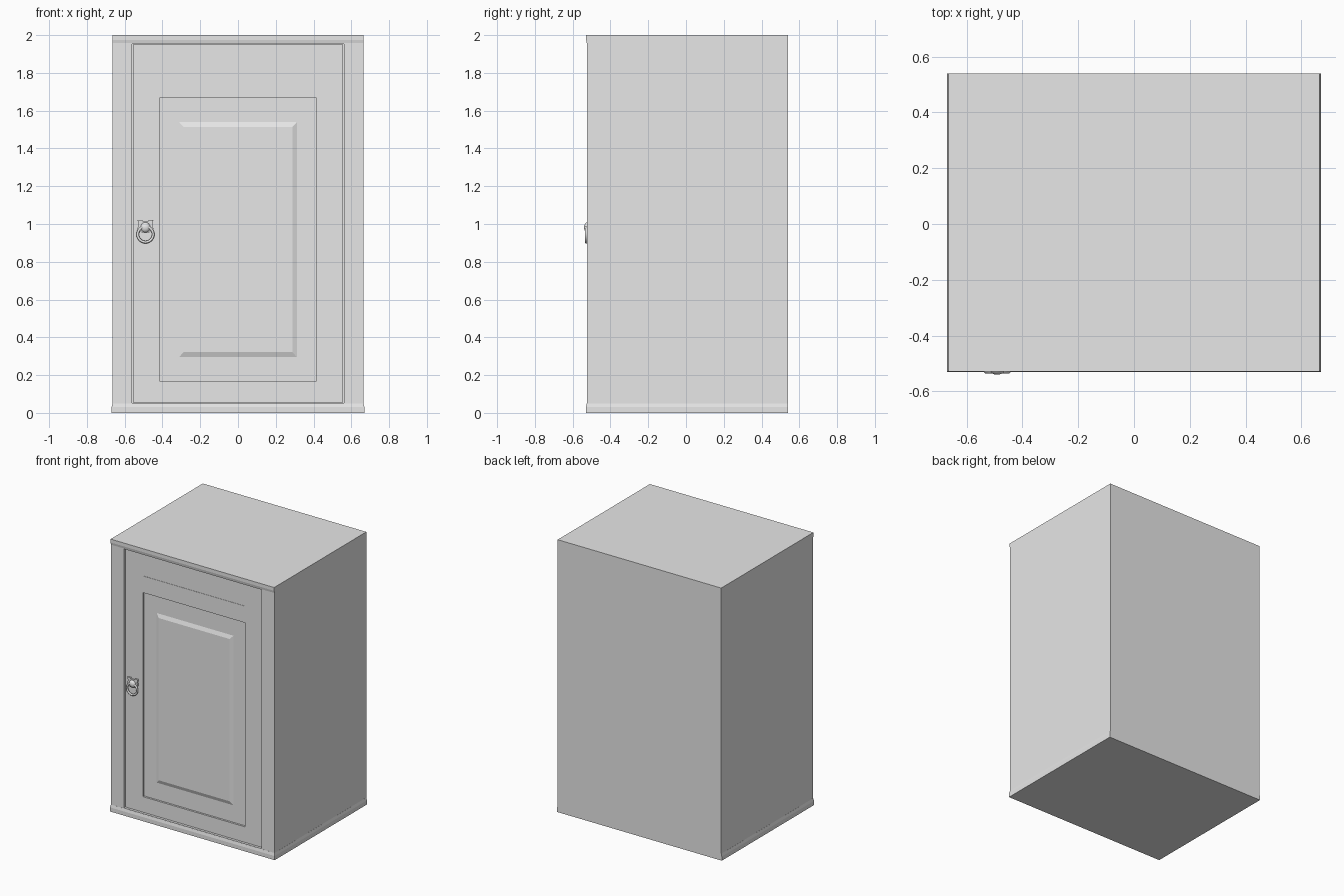
import bpy, bmesh, math
from mathutils import Matrix

if "Cube" in bpy.data.objects:
    bpy.data.objects.remove(bpy.data.objects["Cube"])

paint = bpy.data.materials.new("light_grey")
paint.diffuse_color = (0.8, 0.8, 0.8, 1)
paint.use_nodes = True
paint.node_tree.nodes["Principled BSDF"].inputs["Base Color"].default_value = paint.diffuse_color


def finish(name, bm, smooth=False):
    bmesh.ops.recalc_face_normals(bm, faces=bm.faces)
    me = bpy.data.meshes.new(name)
    for f in bm.faces:
        f.smooth = smooth
    bm.to_mesh(me)
    bm.free()
    me.materials.append(paint)
    ob = bpy.data.objects.new(name, me)
    bpy.context.collection.objects.link(ob)
    return ob


def loft(name, rings):
    """Skin a stack of equal-length rings and cap both ends."""
    bm = bmesh.new()
    loops = [[bm.verts.new(p) for p in r] for r in rings]
    for a, b in zip(loops, loops[1:]):
        for i in range(len(a)):
            j = (i + 1) % len(a)
            bm.faces.new((a[i], a[j], b[j], b[i]))
    bm.faces.new(loops[0])
    bm.faces.new(loops[-1])
    return finish(name, bm)


def upright(w, z0, z1, y):
    """Rectangle facing the front, half width w."""
    return [(-w, y, z0), (w, y, z0), (w, y, z1), (-w, y, z1)]


def flat(w, y0, y1, z):
    """Horizontal rectangle, half width w."""
    return [(-w, y0, z), (w, y0, z), (w, y1, z), (-w, y1, z)]


FRONT, BACK, DOOR = -0.525, 0.54, -0.512

# Cabinet body with a shallow door opening
loft("cabinet_body", [
    upright(0.664, 0, 2, BACK), upright(0.664, 0, 2, FRONT),
    upright(0.56, 0.053, 1.954, FRONT), upright(0.56, 0.053, 1.954, -0.49)])

# Base trim flares on front and sides, top trim on front only
loft("base_trim_front", [
    flat(0.669, -0.530, -0.515, 0), flat(0.669, -0.530, -0.515, 0.03),
    flat(0.6645, -0.5255, -0.515, 0.05)])
for name, s in (("base_trim_left", -1), ("base_trim_right", 1)):
    def strip(x, z):
        return [(s * 0.655, -0.53, z), (s * x, -0.53, z),
                (s * x, BACK, z), (s * 0.655, BACK, z)]
    ob = loft(name, [strip(0.669, 0), strip(0.669, 0.03), strip(0.6645, 0.05)])
    for v in ob.data.vertices:      # follow the front taper
        if v.co.y < 0 and v.co.z > 0.04:
            v.co.y = -0.5255
loft("top_trim", [
    flat(0.664, -0.5255, -0.515, 1.958), flat(0.664, -0.529, -0.515, 1.975),
    flat(0.664, -0.529, -0.515, 2)])

# Door with sunken field and raised centre panel
loft("door", [
    upright(0.557, 0.056, 1.951, -0.485), upright(0.557, 0.056, 1.951, DOOR),
    upright(0.415, 0.17, 1.668, DOOR), upright(0.415, 0.17, 1.668, -0.498),
    upright(0.312, 0.295, 1.54, -0.498), upright(0.288, 0.322, 1.513, -0.508)])

# Fine line across the top rail
loft("top_rail_line", [upright(0.415, 1.788, 1.791, -0.505),
                       upright(0.415, 1.788, 1.791, DOOR - 0.002)])

# Handle back plate with a notched top
X = -0.49
outline = [(-0.042, 1.022), (-0.018, 1.022), (-0.012, 1.012), (0.012, 1.012),
           (0.018, 1.022), (0.042, 1.022), (0.037, 1.0), (0.042, 0.975),
           (0.02, 0.955), (-0.02, 0.955), (-0.042, 0.975), (-0.037, 1.0)]
loft("handle_plate", [[(X + x, y, z) for x, z in outline]
                      for y in (-0.506, -0.524)])

# Handle boss
bm = bmesh.new()
bmesh.ops.create_uvsphere(
    bm, u_segments=24, v_segments=12, radius=1,
    matrix=Matrix.Translation((X, -0.522, 0.982)) @ Matrix.Diagonal((0.026, 0.018, 0.027, 1)))
finish("handle_boss", bm, True)

# Hanging pull ring
bpy.ops.mesh.primitive_torus_add(
    major_segments=32, minor_segments=10, major_radius=0.041, minor_radius=0.007,
    location=(X, -0.528, 0.945), rotation=(math.pi / 2, 0, 0))
ring = bpy.context.object
ring.name = "handle_ring"
ring.data.materials.append(paint)
bpy.ops.object.shade_smooth()
